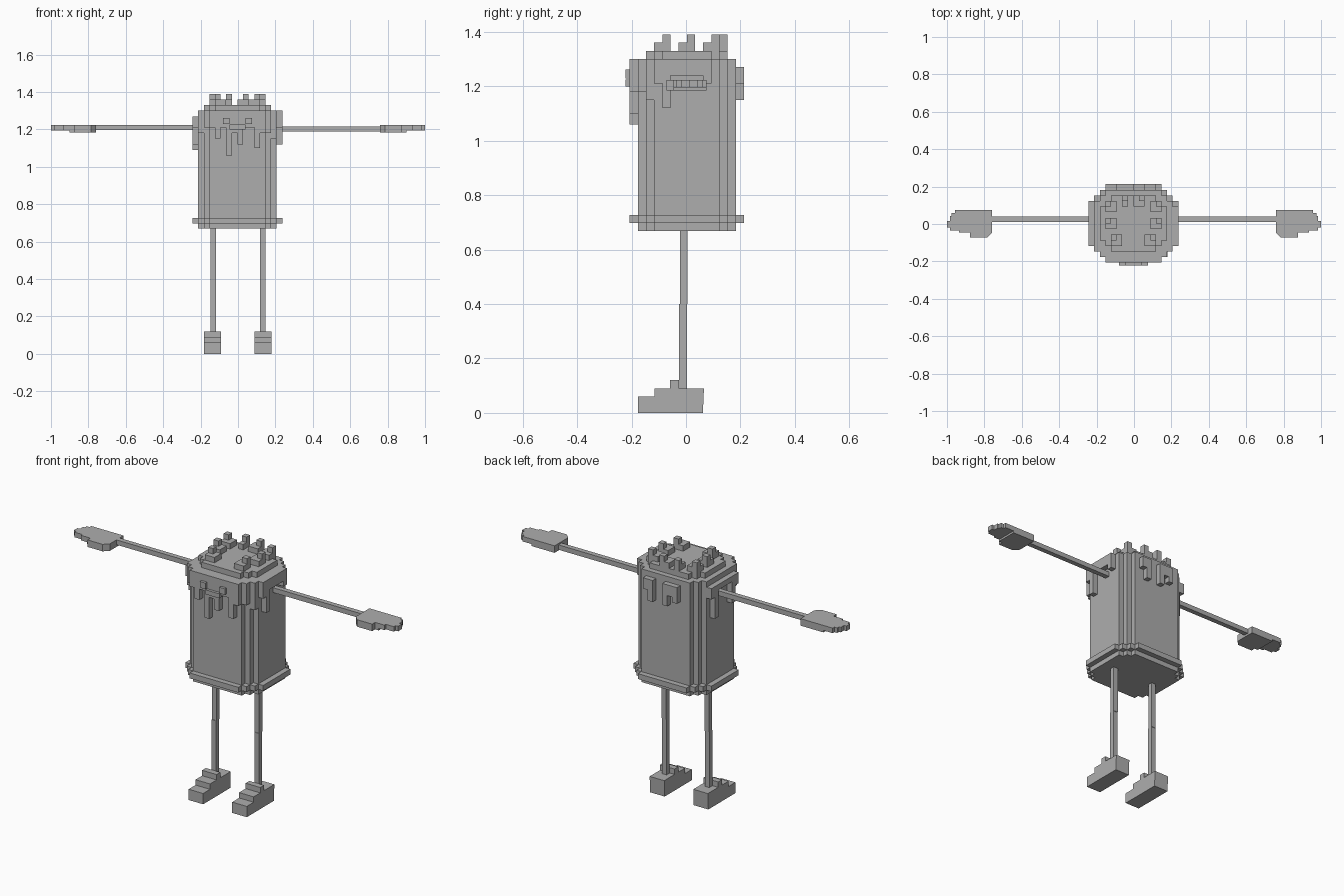
import bpy, bmesh

V = 0.03             # voxel size
CX, CY = -0.003, 0.003   # centre of the body

grey = bpy.data.materials.new("plain grey")
grey.diffuse_color = (0.42, 0.42, 0.42, 1)


def finish(name, bm):
    bmesh.ops.recalc_face_normals(bm, faces=bm.faces)
    me = bpy.data.meshes.new(name)
    bm.to_mesh(me)
    bm.free()
    me.materials.append(grey)
    ob = bpy.data.objects.new(name, me)
    bpy.context.collection.objects.link(ob)
    return ob


def add_box(bm, x0, x1, y0, y1, z0, z1):
    vs = bmesh.ops.create_cube(bm, size=1)["verts"]
    for v in vs:
        v.co = (x0 + (v.co.x + .5) * (x1 - x0),
                y0 + (v.co.y + .5) * (y1 - y0),
                z0 + (v.co.z + .5) * (z1 - z0))


def boxes(name, items):
    bm = bmesh.new()
    for b in items:
        add_box(bm, *b)
    return finish(name, bm)


def prism(name, pts, vec):
    """Extrude a closed outline along vec."""
    bm = bmesh.new()
    f = bm.faces.new([bm.verts.new(p) for p in pts])
    r = bmesh.ops.extrude_face_region(bm, geom=[f])
    bmesh.ops.translate(bm, vec=vec, verts=[v for v in r["geom"] if isinstance(v, bmesh.types.BMVert)])
    return finish(name, bm)


def stepped(name, hx, hy, steps, z0, z1):
    """Block with staircase corners; half sizes in voxels."""
    q = []
    for i in range(steps + 1):
        q += [(hx - i, hy - steps + i)]
        if i < steps:
            q += [(hx - i - 1, hy - steps + i)]
    q1 = q
    q2 = [(-x, y) for x, y in reversed(q)]
    q3 = [(-x, -y) for x, y in q]
    q4 = [(x, -y) for x, y in reversed(q)]
    pts = [(CX + x * V, CY + y * V, z0) for x, y in q1 + q2 + q3 + q4]
    return prism(name, pts, (0, 0, z1 - z0))


# Body, bottom rim and top cap
stepped("body", 7, 6, 2, .669, 1.30)
stepped("bottom_rim", 8, 7, 3, .697, .727)
stepped("top_cap", 6, 5, 2, 1.30, 1.33)

# Front icing: (first x, last x, bottom z)
front = [(-.153, .147, 1.27), (-.153, -.123, 1.21), (-.123, -.093, 1.15),
         (-.093, -.063, 1.21), (-.063, -.033, 1.06), (-.033, -.003, 1.18),
         (-.003, .027, 1.12), (.027, .087, 1.21), (.087, .117, 1.10),
         (.117, .147, 1.18)]
boxes("front_icing", [(a, b, -.207, -.176, z, 1.27 if i else 1.30) for i, (a, b, z) in enumerate(front)])

# Back drips
boxes("back_drips", [(a, b, .182, .213, z, 1.27) for a, b, z in
                     [(.057, .117, 1.21), (.057, .087, 1.15),
                      (-.093, -.003, 1.21), (-.093, -.063, 1.18), (-.033, -.003, 1.15)]])

# Side drips
boxes("right_drips", [(.206, .237, a, b, z, t) for a, b, z, t in
                      [(-.117, .093, 1.27, 1.30), (-.117, -.087, 1.21, 1.27),
                       (-.087, -.057, 1.12, 1.27), (-.057, .063, 1.24, 1.27),
                       (.063, .093, 1.21, 1.27)]])
boxes("left_drips", [(-.243, -.212, a, b, z, 1.27) for a, b, z in
                     [(-.117, -.087, 1.21), (-.087, -.057, 1.12), (-.057, .063, 1.24),
                      (.063, .093, 1.09), (.093, .123, 1.21)]])

# Corner drips bridging the staircase corners
boxes("corner_drips", [(.176, .207, -.147, -.116, 1.15, 1.30), (-.213, -.182, -.147, -.116, 1.18, 1.30),
                       (.146, .177, -.177, -.146, 1.18, 1.30), (-.183, -.152, -.177, -.146, 1.21, 1.30)])

# Face: two eyes and a mouth
boxes("eyes", [(s - .017, s + .017, -.222, -.2, 1.228, 1.262) for s in (-.063, .057)])
boxes("mouth", [(-.046, .04, -.222, -.176, 1.20, 1.225)])

# Candle-like tufts on top: base corner x, y, then which half carries the tall voxel
tufts = [(-.153, .063, 0), (-.153, -.027, 0), (-.123, -.117, 0), (-.063, .093, 0),
         (-.003, .093, 1), (.087, .063, 1), (.087, -.027, 1), (.057, -.117, 1)]
items = []
for x, y, side in tufts:
    w = V if x == -.063 else 2 * V
    items.append((x, x + w, y, y + 2 * V, 1.329, 1.36))
    tx = x + side * V
    items.append((tx, tx + V, y + V, y + 2 * V, 1.359, 1.39))
boxes("top_tufts", items)

# Hand outline for the right side (x, y)
hand = [(.758, .075), (.957, .075), (.957, .06), (.975, .06), (.975, .043), (.985, .043),
        (.985, .015), (1, .015), (1, -.018), (.985, -.018), (.985, -.034), (.935, -.034),
        (.935, -.046), (.878, -.046), (.878, -.072), (.785, -.072), (.758, -.045)]
palm = [(.758, .075), (.90, .075), (.90, -.046), (.878, -.046), (.878, -.072),
        (.785, -.072), (.758, -.045)]

for side, s, az in (("right", 1, 1.188), ("left", -1, 1.196)):
    # Arm and hand
    xs = sorted((s * .20, s * .77))
    boxes(side + "_arm", [(xs[0], xs[1], .012, .04, az, az + .027)])
    prism(side + "_hand", [(s * x, y, 1.195) for x, y in hand], (0, 0, .028))
    prism(side + "_palm", [(s * x, y, 1.184) for x, y in palm], (0, 0, .012))
    # Leg in two slightly offset halves
    lx = s * .132
    boxes(side + "_leg", [(lx - .014, lx + .014, -.022, .006, .40, .68),
                          (lx - .014, lx + .014, -.025, .003, .08, .40)])
    # Stepped foot
    fx = lx - .044 if s > 0 else lx - .049
    foot = [(-.177, 0), (.062, 0), (.066, .09), (.003, .09), (-.025, .09), (-.025, .12),
            (-.058, .12), (-.058, .09), (-.116, .09), (-.116, .06), (-.177, .06)]
    prism(side + "_foot", [(fx, y, z) for y, z in foot], (.09, 0, 0))
